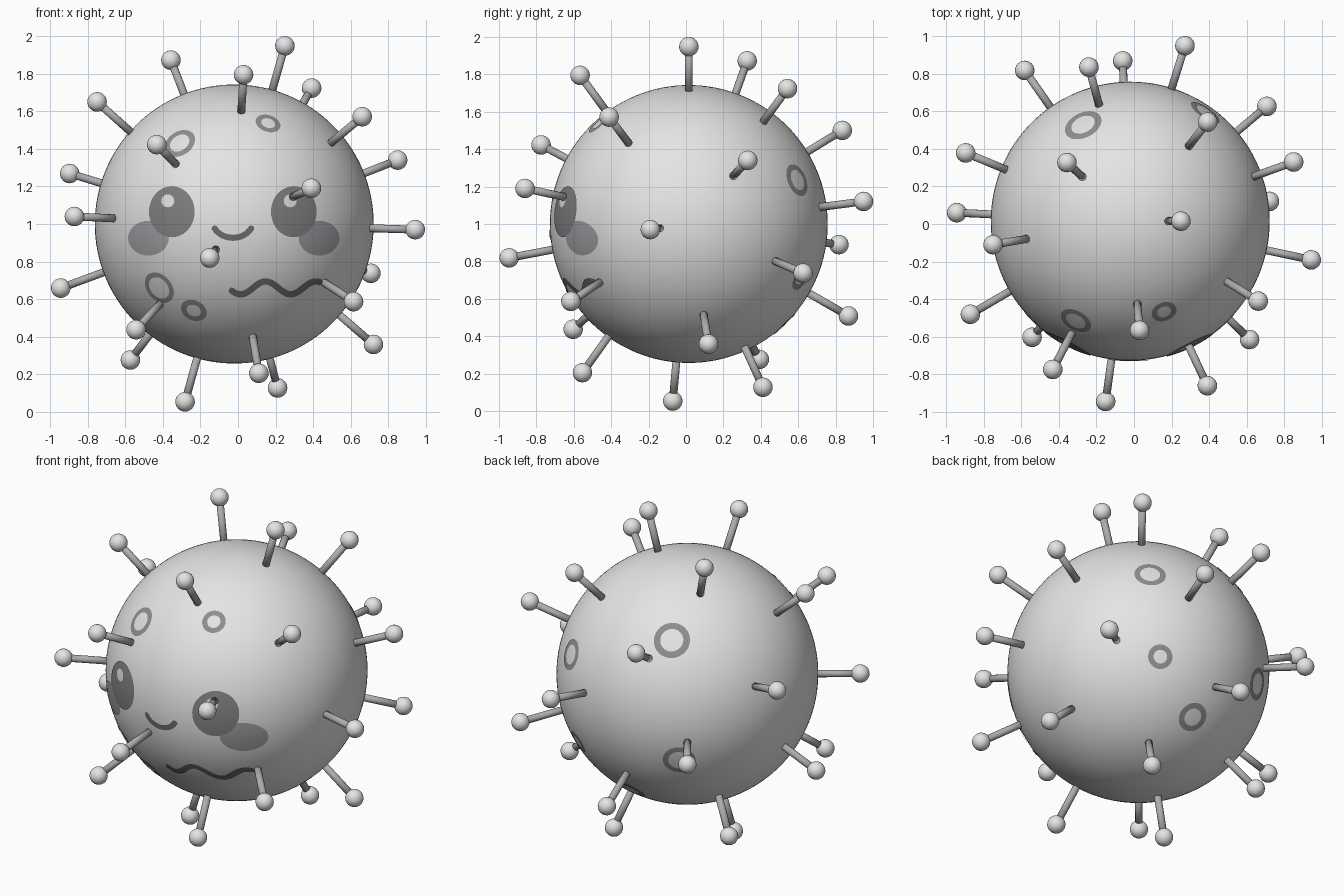
import bpy, bmesh, math
from mathutils import Vector

if "Cube" in bpy.data.objects:
    bpy.data.objects.remove(bpy.data.objects["Cube"])

C = Vector((-0.02, 0.015, 1.0))   # body centre
R = 0.742                         # body radius
REACH = 0.985                     # distance of knob centres from body centre


def material(name, v, b=None):
    m = bpy.data.materials.new(name)
    m.diffuse_color = (v, v, b or v, 1)
    m.use_nodes = True
    m.node_tree.nodes["Principled BSDF"].inputs["Base Color"].default_value = m.diffuse_color
    return m


LIGHT = material("light grey", 0.78)
STALK = material("stalk grey", 0.42)
RING = material("ring grey", 0.27)
EYE = material("eye grey", 0.21)
CHEEK = material("cheek grey", 0.34, 0.36)
DARK = material("mouth grey", 0.15)
SHINE = material("eye shine", 0.75)


def finish(bm, name, mat):
    me = bpy.data.meshes.new(name)
    bm.to_mesh(me)
    bm.free()
    me.materials.append(mat)
    for p in me.polygons:
        p.use_smooth = True
    ob = bpy.data.objects.new(name, me)
    bpy.context.collection.objects.link(ob)
    return ob


def ball(name, centre, radius, seg, mat):
    bm = bmesh.new()
    bmesh.ops.create_uvsphere(bm, u_segments=seg, v_segments=seg // 2, radius=radius)
    bmesh.ops.translate(bm, verts=bm.verts, vec=centre)
    return finish(bm, name, mat)


def front(x, z):
    """Direction from the body centre to the front surface at x, z."""
    dx, dz = x - C.x, z - C.z
    return Vector((dx, -math.sqrt(max(0.0, R * R - dx * dx - dz * dz)), dz))


def patch(name, rows, mat, lift, closed=True):
    """Thin plate on the body surface made from rows of directions."""
    bm = bmesh.new()
    grid = [[bm.verts.new(C + d.normalized() * (R + lift)) for d in row] for row in rows]
    n = len(rows[0])
    for a, b in zip(grid, grid[1:]):
        for i in range(n if closed else n - 1):
            j = (i + 1) % n
            bm.faces.new((a[i], a[j], b[j], b[i]))
    bmesh.ops.remove_doubles(bm, verts=bm.verts, dist=1e-5)
    bm.normal_update()
    for f in bm.faces:
        if f.normal.dot(f.calc_center_median() - C) < 0:
            f.normal_flip()
    return finish(bm, name, mat)


def ellipse(name, x, z, rx, rz, mat, lift, n=40):
    angles = [2 * math.pi * i / n for i in range(n)]
    rows = [[front(x + rx * t / 5 * math.cos(a), z + rz * t / 5 * math.sin(a))
             for a in angles] for t in range(6)]
    patch(name, rows, mat, lift)


def ring(name, d, outer, inner, n=40):
    d = d.normalized()
    u = d.orthogonal().normalized()
    v = d.cross(u)
    rows = []
    for r in (inner, (inner + outer) / 2, outer):
        rows.append([d * R + (u * math.cos(2 * math.pi * i / n)
                              + v * math.sin(2 * math.pi * i / n)) * r for i in range(n)])
    patch(name, rows, RING, 0.003)


def stroke(name, pts, width, mat):
    rows = [[], [], []]
    last = len(pts) - 1
    for i, p in enumerate(pts):
        t = (pts[min(i + 1, last)] - pts[max(i - 1, 0)]).normalized()
        side = Vector((-t.y, t.x)) * width / 2
        if i in (0, last):
            side *= 0.55
        for row, k in zip(rows, (-1, 0, 1)):
            q = p + side * k
            row.append(front(q.x, q.y))
    patch(name, rows, mat, 0.004, closed=False)


# Body
ball("body", C, R, 128, LIGHT)

# Spikes: a stalk and a round knob pointing away from the centre
knobs = [
    (-.36, .33, 1.88), (.03, -.57, 1.80), (.25, .015, 1.95), (.39, .54, 1.72),
    (.66, -.41, 1.57), (.85, .33, 1.34), (.39, -.86, 1.19), (.94, -.19, .97),
    (.70, .62, .74), (.61, -.61, .59), (.72, .12, .36), (.11, -.55, .21),
    (.21, .41, .13), (-.28, -.07, .06), (-.57, .39, .28), (-.54, -.60, .44),
    (-.94, .06, .66), (-.87, -.48, 1.04), (-.90, .38, 1.27), (-.75, -.11, 1.65),
    (-.43, -.77, 1.42), (-.15, -.94, .82), (-.58, .815, .89), (-.24, .835, 1.50),
    (-.06, .865, .51), (.27, .945, 1.12)]
for i, k in enumerate(knobs):
    d = (Vector(k) - C).normalized()
    ball(f"knob_{i + 1}", C + d * REACH, 0.052, 24, LIGHT)
    bm = bmesh.new()
    bmesh.ops.create_cone(bm, cap_ends=True, segments=16, radius1=0.021,
                          radius2=0.021, depth=REACH - 0.70)
    ob = finish(bm, f"stalk_{i + 1}", STALK)
    ob.location = C + d * (REACH + 0.70) / 2
    ob.rotation_mode = 'QUATERNION'
    ob.rotation_quaternion = d.to_track_quat('Z', 'Y')

# Face
for side, ex, cx in (("left", -.35, -.475), ("right", .295, .43)):
    ellipse(f"{side}_cheek", cx, .925, .108, .092, CHEEK, 0.0025)
    ellipse(f"{side}_eye", ex, 1.065, .121, .135, EYE, 0.0045)
    ellipse(f"{side}_eye_shine", ex - .02, 1.122, .034, .034, SHINE, 0.0065, 24)

smile = []
for i in range(25):
    a = math.radians(200 + 140 * i / 24)
    smile.append(Vector((-.027 + .11 * math.cos(a), 1.022 + .095 * math.sin(a))))
stroke("smile", smile, .032, DARK)

wave = []
for i in range(49):
    x = -.045 + .49 * i / 48
    wave.append(Vector((x, .662 + .034 * math.sin(2 * math.pi * (x - .08) / .265))))
stroke("wavy_line", wave, .034, DARK)

# Surface rings: four on the front, five on the back
rings = [(front(-.31, 1.43), .088, .056), (front(.16, 1.535), .068, .038),
         (front(-.42, .66), .092, .064), (front(-.235, .54), .072, .040),
         (Vector((-.25, .51, .47)), .104, .066), (Vector((.40, .58, .235)), .090, .057),
         (Vector((.34, .60, -.29)), .070, .039), (Vector((.03, .516, -.535)), .086, .052),
         (Vector((-.37, .61, -.21)), .094, .062)]
for i, (d, outer, inner) in enumerate(rings):
    ring(f"surface_ring_{i + 1}", d, outer, inner)
